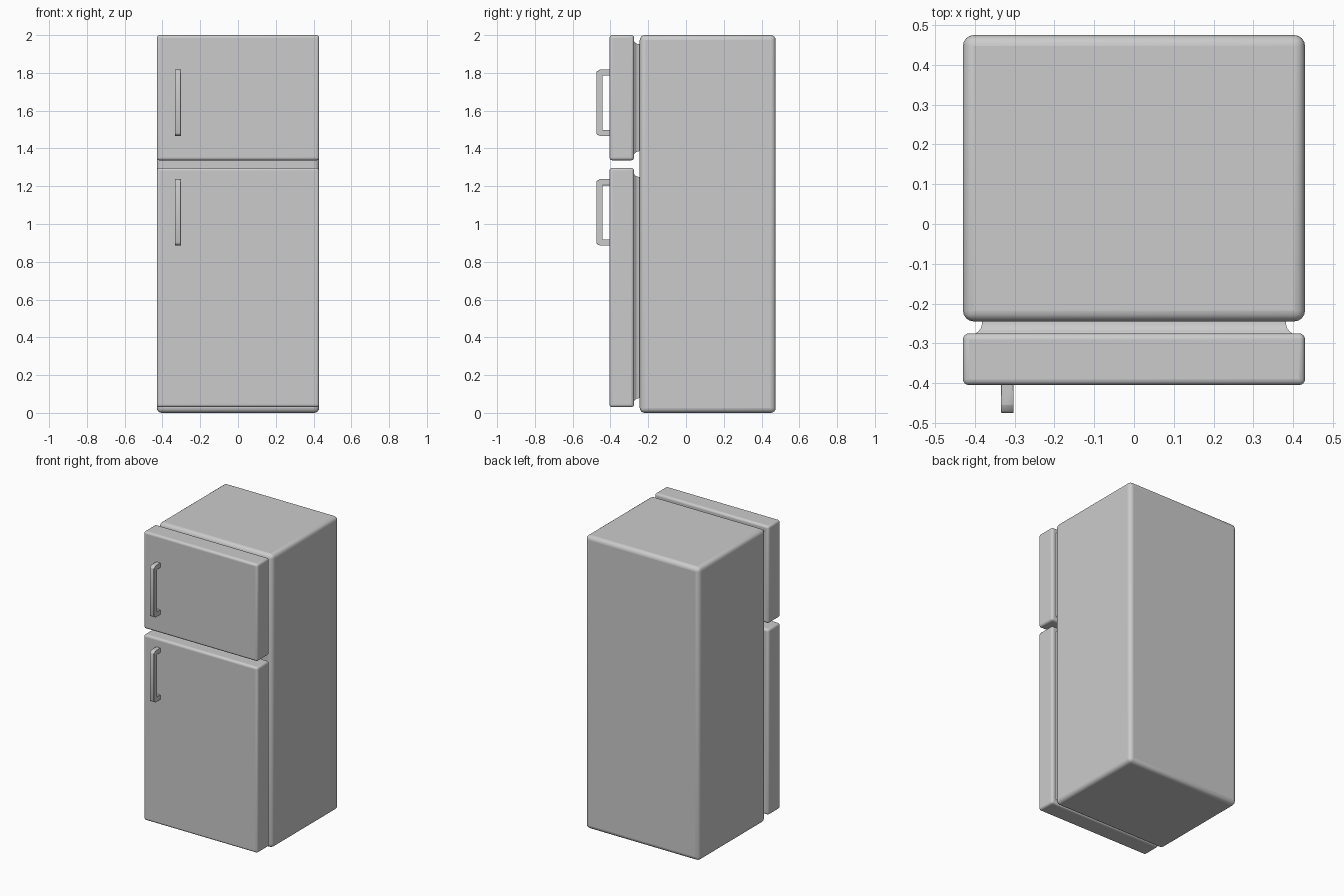
import bpy, bmesh

if "Cube" in bpy.data.objects:
    bpy.data.objects.remove(bpy.data.objects["Cube"])


def finish(name, bm, bevel=0.0, segments=3):
    bmesh.ops.recalc_face_normals(bm, faces=bm.faces[:])
    me = bpy.data.meshes.new(name)
    bm.to_mesh(me)
    bm.free()
    ob = bpy.data.objects.new(name, me)
    bpy.context.collection.objects.link(ob)
    if bevel:
        m = ob.modifiers.new("round_edges", 'BEVEL')
        m.width = bevel
        m.segments = segments
    bpy.ops.object.select_all(action='DESELECT')
    ob.select_set(True)
    bpy.context.view_layer.objects.active = ob
    bpy.ops.object.shade_smooth_by_angle(angle=0.7)
    return ob


def loft(bm, rings):
    """Skin closed rings of points and cap both ends."""
    vs = [[bm.verts.new(p) for p in r] for r in rings]
    n = len(vs[0])
    for a, b in zip(vs, vs[1:]):
        for i in range(n):
            j = (i + 1) % n
            bm.faces.new((a[i], a[j], b[j], b[i]))
    bm.faces.new(vs[0])
    bm.faces.new(vs[-1])


def rect(x, y, z0, z1):
    return [(-x, y, z0), (x, y, z0), (x, y, z1), (-x, y, z1)]


def box(name, x, y0, y1, z0, z1, bevel, segments):
    bm = bmesh.new()
    loft(bm, [rect(x, y0, z0, z1), rect(x, y1, z0, z1)])
    return finish(name, bm, bevel, segments)


def gasket(name, z0, z1):
    # seal with a concave flare towards the door
    bm = bmesh.new()
    steps = [(-0.235, 0.049), (-0.25, 0.048), (-0.262, 0.045),
             (-0.270, 0.039), (-0.274, 0.033), (-0.280, 0.030)]
    loft(bm, [rect(0.43 - i, y, z0 + i, z1 - i) for y, i in steps])
    finish(name, bm)


def handle(name, z0, z1):
    # C-shaped side profile, extruded across x
    half = [(-0.400, 0), (-0.455, 0), (-0.472, 0.010), (-0.475, 0.018)]
    inner = [(-0.442, 0.033), (-0.400, 0.033)]
    prof = ([(y, z0 + d) for y, d in half]
            + [(y, z1 - d) for y, d in reversed(half)]
            + [(y, z1 - d) for y, d in reversed(inner)]
            + [(y, z0 + d) for y, d in inner])
    bm = bmesh.new()
    loft(bm, [[(x, y, z) for y, z in prof] for x in (-0.334, -0.303)])
    finish(name, bm, 0.001, 1)


# cabinet
box("cabinet", 0.43, -0.245, 0.475, 0.0, 2.0, 0.027, 4)

# doors with seals and handles
for part, z0, z1, h0 in (("freezer", 1.337, 2.0, 1.465), ("fridge", 0.03, 1.297, 0.885)):
    box(part + "_door", 0.43, -0.405, -0.275, z0, z1, 0.015, 4)
    gasket(part + "_seal", z0, z1)
    handle(part + "_handle", h0, h0 + 0.353)
